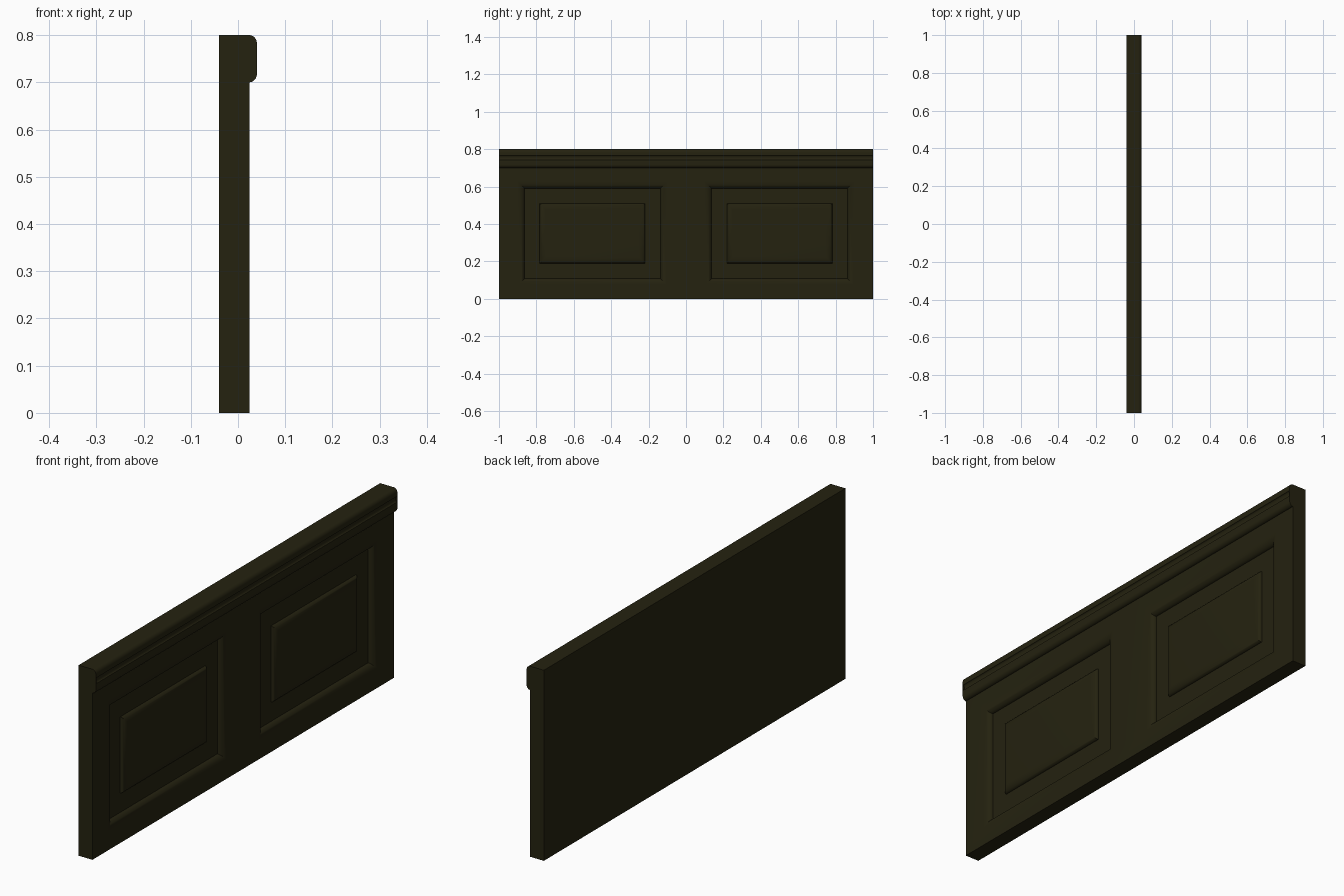
import bpy, bmesh, math

if "Cube" in bpy.data.objects:
    bpy.data.objects.remove(bpy.data.objects["Cube"])

wood = bpy.data.materials.new("dark olive paint")
wood.diffuse_color = (0.018, 0.016, 0.005, 1)
wood.use_nodes = True
wood.node_tree.nodes["Principled BSDF"].inputs["Base Color"].default_value = wood.diffuse_color

BACK, FACE, FLOOR, FIELD = -0.04, 0.024, 0.0, 0.018
N = 8


def finish(bm, name):
    bmesh.ops.remove_doubles(bm, verts=bm.verts, dist=1e-5)
    bmesh.ops.recalc_face_normals(bm, faces=bm.faces)
    me = bpy.data.meshes.new(name)
    bm.to_mesh(me)
    bm.free()
    me.materials.append(wood)
    ob = bpy.data.objects.new(name, me)
    bpy.context.scene.collection.objects.link(ob)
    bpy.ops.object.select_all(action='DESELECT')
    ob.select_set(True)
    bpy.context.view_layer.objects.active = ob
    bpy.ops.object.shade_smooth_by_angle(angle=math.radians(35))
    return ob


def rect(bm, y0, y1, z0, z1, x):
    return [bm.verts.new((x, y, z)) for y, z in ((y0, z0), (y1, z0), (y1, z1), (y0, z1))]


# Section of a panel, as (inset, x): rounded frame edge, flat floor, raised field
quarter = [i / N * math.pi / 2 for i in range(N + 1)]
section = [(0.037 * math.sin(t), FLOOR + (FACE - FLOOR) * math.cos(t)) for t in quarter]
section += [(0.118 + 0.032 * (1 - math.cos(t)), FLOOR + (FIELD - FLOOR) * math.sin(t)) for t in quarter]


def panel(bm, y0, y1, z0, z1):
    prev = None
    for d, x in section:
        loop = rect(bm, y0 + d, y1 - d, z0 + d, z1 - d, x)
        if prev:
            for i in range(4):
                j = (i + 1) % 4
                bm.faces.new((prev[i], prev[j], loop[j], loop[i]))
        prev = loop
    bm.faces.new(prev)


# Board with two recessed panels
bm = bmesh.new()
ys, zs = (-1, -0.9, -0.1, 0.1, 0.9, 1), (0, 0.072, 0.628, 0.8)
for i in range(5):
    for j in range(3):
        cell = (ys[i], ys[i + 1], zs[j], zs[j + 1])
        if j == 1 and i in (1, 3):
            panel(bm, *cell)
        else:
            bm.faces.new(rect(bm, *cell, FACE))
bmesh.ops.remove_doubles(bm, verts=bm.verts, dist=1e-5)
rim = [e for e in bm.edges if e.is_boundary]
ext = bmesh.ops.extrude_edge_only(bm, edges=rim)["geom"]
for v in ext:
    if isinstance(v, bmesh.types.BMVert):
        v.co.x = BACK
bmesh.ops.holes_fill(bm, edges=[e for e in bm.edges if e.is_boundary], sides=0)
finish(bm, "panelled_board")


# Top rail moulding, with rounded edges and a shallow groove
def rail(name, y0, y1, grooved):
    r = 0.016
    pts = [(FACE + r * math.sin(t), 0.8 - 0.018 * (1 - math.cos(t))) for t in quarter]
    if grooved:
        for i in range(N + 1):
            t = i / N * math.pi
            pts.append((0.04 - 0.006 * math.sin(t), 0.755 + 0.012 * math.cos(t)))
    pts += [(FACE + r * math.cos(t), 0.718 - 0.018 * math.sin(t)) for t in quarter]
    bm = bmesh.new()
    f = bm.faces.new([bm.verts.new((x, y0, z)) for x, z in pts])
    ext = bmesh.ops.extrude_face_region(bm, geom=[f])["geom"]
    bmesh.ops.translate(bm, vec=(0, y1 - y0, 0),
                        verts=[v for v in ext if isinstance(v, bmesh.types.BMVert)])
    finish(bm, name)


rail("top_rail", -0.997, 0.997, True)
rail("rail_end_left", -1, -0.997, False)
rail("rail_end_right", 0.997, 1, False)
